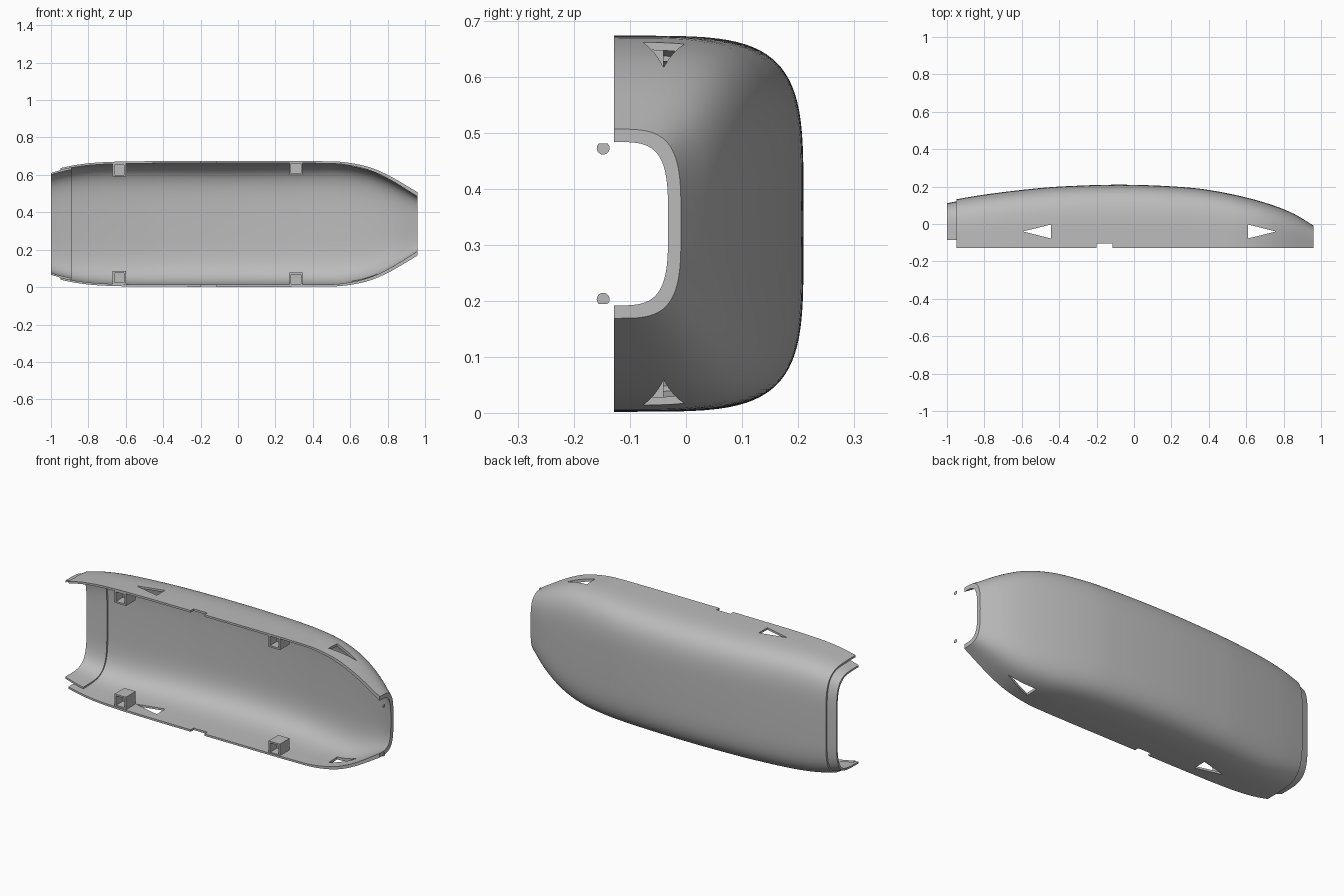
import bpy, bmesh, math
from mathutils import Vector

if "Cube" in bpy.data.objects:
    bpy.data.objects.remove(bpy.data.objects["Cube"])

MID = 0.338      # height of the symmetry plane
RIM = -0.129     # y of the open front edge

grey = bpy.data.materials.new("plain grey")
grey.use_nodes = True
COLOR = (0.5, 0.5, 0.5, 1)
grey.diffuse_color = COLOR
grey.node_tree.nodes["Principled BSDF"].inputs["Base Color"].default_value = COLOR

# Half height and back depth along the length
HEIGHT = [(-1, .283), (-.95, .298), (-.85, .318), (-.72, .330), (-.5, .335), (0, .336),
          (.45, .335), (.57, .330), (.7, .304), (.81, .257), (.96, .169)]
BACK = [(-1, .122), (-.95, .132), (-.8, .157), (-.6, .182), (-.4, .2), (-.05, .21),
        (.3, .194), (.5, .164), (.7, .114), (.85, .057), (.96, -.009)]


def curve(points, x):
    """Smooth curve through the points."""
    def slope(i):
        a, b = points[max(i - 1, 0)], points[min(i + 1, len(points) - 1)]
        return (b[1] - a[1]) / (b[0] - a[0])
    i = 0
    while i < len(points) - 2 and x > points[i + 1][0]:
        i += 1
    (x0, v0), (x1, v1) = points[i], points[i + 1]
    d = x1 - x0
    t = (x - x0) / d
    return ((2*t**3 - 3*t**2 + 1) * v0 + (t**3 - 2*t**2 + t) * d * slope(i)
            + (3*t**2 - 2*t**3) * v1 + (t**3 - t**2) * d * slope(i + 1))


def section(x, inset, front, steps=48):
    """U-shaped rounded section, open towards the front."""
    h = curve(HEIGHT, x) - inset
    w = curve(BACK, x) - inset - front
    p = 2 / (4.5 - 0.8 * max(0, (x - .4) / .56))
    pts = []
    for k in range(steps + 1):
        a = math.pi * k / steps
        c, s = math.cos(a), max(math.sin(a), 0)
        pts.append(Vector((x, front + w * s**p, MID + math.copysign(abs(c)**p, c) * h)))
    return pts


def make(name, bm):
    bmesh.ops.recalc_face_normals(bm, faces=bm.faces)
    mesh = bpy.data.meshes.new(name)
    bm.to_mesh(mesh)
    bm.free()
    mesh.materials.append(grey)
    ob = bpy.data.objects.new(name, mesh)
    bpy.context.collection.objects.link(ob)
    return ob


def skin(name, xs, front, outer, inner):
    """Closed thin wall lofted through the sections."""
    bm = bmesh.new()
    rings = []
    for x in xs:
        loop = section(x, outer(x), front) + section(x, inner(x), front)[::-1]
        rings.append([bm.verts.new(v) for v in loop])
    n = len(rings[0])
    for a, b in zip(rings, rings[1:]):
        for j in range(n):
            k = (j + 1) % n
            bm.faces.new((a[j], a[k], b[k], b[j]))
    for r in (rings[0], rings[-1]):
        for j in range(n // 2 - 1):
            bm.faces.new((r[j], r[j + 1], r[n - 2 - j], r[n - 1 - j]))
    return make(name, bm)


def prism(name, outline):
    """Upright cutter from an outline in x and y."""
    bm = bmesh.new()
    face = bm.faces.new([bm.verts.new((x, y, -.1)) for x, y in outline])
    new = bmesh.ops.extrude_face_region(bm, geom=[face])["geom"]
    bmesh.ops.translate(bm, vec=(0, 0, 1), verts=[v for v in new if isinstance(v, bmesh.types.BMVert)])
    return make(name, bm)


def cut(target, cutters):
    for c in cutters:
        m = target.modifiers.new("cut", 'BOOLEAN')
        m.operation, m.solver, m.object = 'DIFFERENCE', 'EXACT', c
    bpy.context.view_layer.update()
    deps = bpy.context.evaluated_depsgraph_get()
    mesh = bpy.data.meshes.new_from_object(target.evaluated_get(deps))
    target.modifiers.clear()
    target.data = mesh
    for c in cutters:
        bpy.data.objects.remove(c)


def smooth(ob):
    bpy.ops.object.select_all(action='DESELECT')
    ob.select_set(True)
    bpy.context.view_layer.objects.active = ob
    bpy.ops.object.shade_smooth_by_angle(angle=math.radians(30))


def thickness(x):
    return .011 + .012 * max(0, (x - .5) / .46)


# Main shell with triangular vents and a small notch on each long edge
shell = skin("cover_shell", [-.95 + 1.91 * i / 56 for i in range(57)], RIM,
             lambda x: 0, thickness)
cut(shell, [
    prism("vent_a", [(-.595, -.04), (-.445, -.077), (-.445, -.003)]),
    prism("vent_b", [(.76, -.04), (.61, -.003), (.61, -.077)]),
    prism("notch", [(-.2, -.2), (-.115, -.2), (-.115, -.104), (-.2, -.104)]),
])
smooth(shell)

# Inner overlap lip at the wide end
lip = skin("overlap_lip", [-1 + .11 * i / 5 for i in range(6)], -.085,
           lambda x: .0112, lambda x: .021)
smooth(lip)


# Square sockets along both edges
def socket(name, x, z, size=.07, front=-.125, depth=.085):
    bm = bmesh.new()
    bmesh.ops.create_cube(bm, size=1)
    for v in bm.verts:
        v.co = (x + v.co.x * size, front + (v.co.y + .5) * depth, z + v.co.z * size)
    face = min(bm.faces, key=lambda f: f.calc_center_median().y)
    bmesh.ops.inset_region(bm, faces=[face], thickness=.013)
    hole = bmesh.ops.extrude_face_region(bm, geom=[face])["geom"]
    bmesh.ops.translate(bm, vec=(0, .06, 0), verts=[v for v in hole if isinstance(v, bmesh.types.BMVert)])
    bmesh.ops.delete(bm, geom=[face], context='FACES_ONLY') if face.is_valid else None
    make(name, bm)


for side, s in (("upper", 1), ("lower", -1)):
    socket(side + "_right_socket", -.635, MID + s * .288)
    socket(side + "_left_socket", .31, MID + s * .296)
    # Thin peg disc beyond the narrow end, flattened on its outer side
    bm = bmesh.new()
    bmesh.ops.create_circle(bm, cap_ends=True, segments=24, radius=.0115)
    for v in bm.verts:
        a, b = v.co.x, min(v.co.y, .008)
        v.co = (.999, -.148 + a, MID + s * (.135 + b))
    make(side + "_peg_disc", bm)
